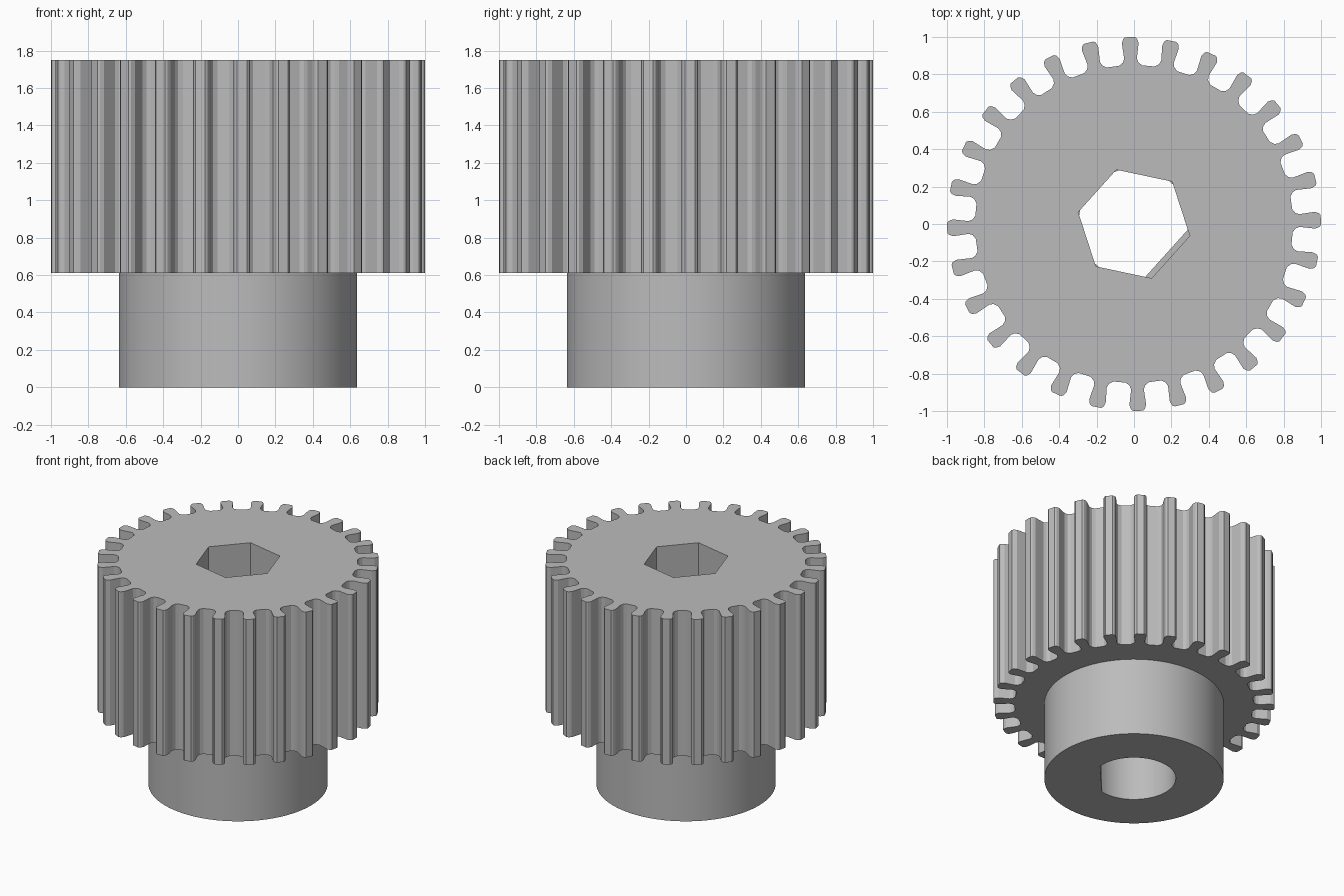
import bpy
import bmesh
from math import cos, sin, pi, radians, acos, atan2, hypot

if "Cube" in bpy.data.objects:
    bpy.data.objects.remove(bpy.data.objects["Cube"], do_unlink=True)

TEETH = 28
TOOTH_START = radians(1.2)
HUB_RADIUS = 0.637
HUB_TOP, BODY_TOP = 0.61, 1.75
BORE_RADIUS, FLAT_DISTANCE = 0.297, 0.234
HEX_RADIUS = 0.305
FLAT_ANGLE = radians(-42)

grey = bpy.data.materials.new("plain grey")
grey.use_nodes = True
colour = (0.5, 0.5, 0.5, 1)
grey.diffuse_color = colour
grey.node_tree.nodes["Principled BSDF"].inputs["Base Color"].default_value = colour


def polar(radius, angle):
    return (radius * cos(angle), radius * sin(angle))


def ring(radius, count, start=0.0):
    return [polar(radius, start + 2 * pi * i / count) for i in range(count)]


def gear_outline():
    # Half of one tooth: sideways offset and distance from the axis
    half = [(0.026, 0.999), (0.037, 0.99), (0.045, 0.968), (0.042, 0.945),
            (0.034, 0.885), (0.042, 0.863), (0.062, 0.847)]
    tooth = [(-t, r) for t, r in reversed(half)] + half
    return [polar(hypot(t, r), TOOTH_START + 2 * pi * i / TEETH + atan2(t, r))
            for i in range(TEETH) for t, r in tooth]


def d_bore_outline(steps=64):
    # Round shaft hole with one flat side
    gap = acos(FLAT_DISTANCE / BORE_RADIUS)
    sweep = 2 * pi - 2 * gap
    return [polar(BORE_RADIUS, FLAT_ANGLE + gap + sweep * i / steps)
            for i in range(steps + 1)]


def hollow_prism(name, outer, inner, bottom, top, smooth=False):
    bm = bmesh.new()
    edges = []
    for outline in (outer, inner):
        verts = [bm.verts.new((x, y, bottom)) for x, y in outline]
        edges += [bm.edges.new((v, verts[i - 1])) for i, v in enumerate(verts)]
    bmesh.ops.triangle_fill(bm, edges=edges, use_beauty=True)
    result = bmesh.ops.extrude_face_region(bm, geom=bm.faces[:], use_keep_orig=True)
    raised = [g for g in result["geom"] if isinstance(g, bmesh.types.BMVert)]
    bmesh.ops.translate(bm, verts=raised, vec=(0, 0, top - bottom))
    bmesh.ops.recalc_face_normals(bm, faces=bm.faces[:])
    mesh = bpy.data.meshes.new(name)
    bm.to_mesh(mesh)
    bm.free()
    mesh.materials.append(grey)
    obj = bpy.data.objects.new(name, mesh)
    bpy.context.collection.objects.link(obj)
    if smooth:
        bpy.ops.object.select_all(action="DESELECT")
        obj.select_set(True)
        bpy.context.view_layer.objects.active = obj
        bpy.ops.object.shade_smooth_by_angle(angle=radians(30))
    return obj


# Toothed body with a six-sided socket
hollow_prism("toothed_body", gear_outline(),
             ring(HEX_RADIUS, 6, FLAT_ANGLE + radians(30)), HUB_TOP, BODY_TOP)

# Round hub with the flat-sided shaft hole
hollow_prism("hub", ring(HUB_RADIUS, 96), d_bore_outline(), 0, HUB_TOP, smooth=True)
